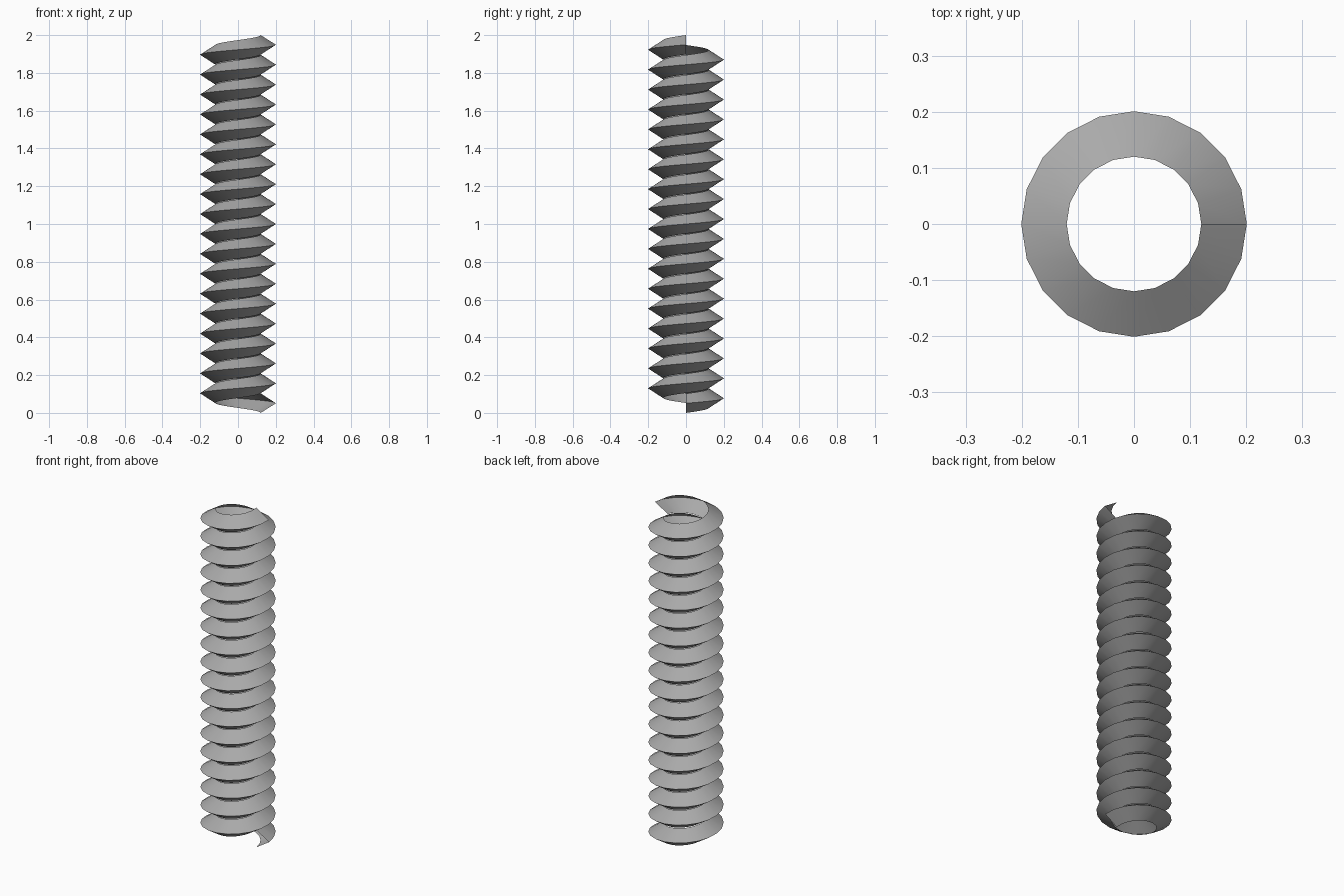
import bpy, bmesh
from math import cos, sin, tau, radians

cube = bpy.data.objects.get("Cube")
if cube:
    bpy.data.objects.remove(cube, do_unlink=True)

# Thread dimensions
OUTER, INNER = 0.201, 0.12
HALF = 0.051
TURNS, SIDES = 18, 20
PITCH = (2 - 2 * HALF) / TURNS
profile = [(INNER, 0), (OUTER, HALF), (INNER, 2 * HALF)]

# Grey metal
metal = bpy.data.materials.new("grey_metal")
metal.use_nodes = True
colour = (0.4, 0.4, 0.4, 1)
metal.diffuse_color = colour
metal.node_tree.nodes["Principled BSDF"].inputs["Base Color"].default_value = colour

# Hollow V-shaped strip wound upward into a helix
bm = bmesh.new()
previous = None
for step in range(TURNS * SIDES + 1):
    angle = tau * step / SIDES
    rise = PITCH * step / SIDES
    ring = [bm.verts.new((r * cos(angle), r * sin(angle), z + rise)) for r, z in profile]
    if previous:
        for j in range(len(profile) - 1):
            bm.faces.new((previous[j], ring[j], ring[j + 1], previous[j + 1]))
    previous = ring

mesh = bpy.data.meshes.new("screw_thread")
bm.to_mesh(mesh)
bm.free()
mesh.materials.append(metal)
thread = bpy.data.objects.new("screw_thread", mesh)
bpy.context.collection.objects.link(thread)

# Smooth flanks, sharp crest
bpy.ops.object.select_all(action="DESELECT")
thread.select_set(True)
bpy.context.view_layer.objects.active = thread
bpy.ops.object.shade_smooth_by_angle(angle=radians(30))
